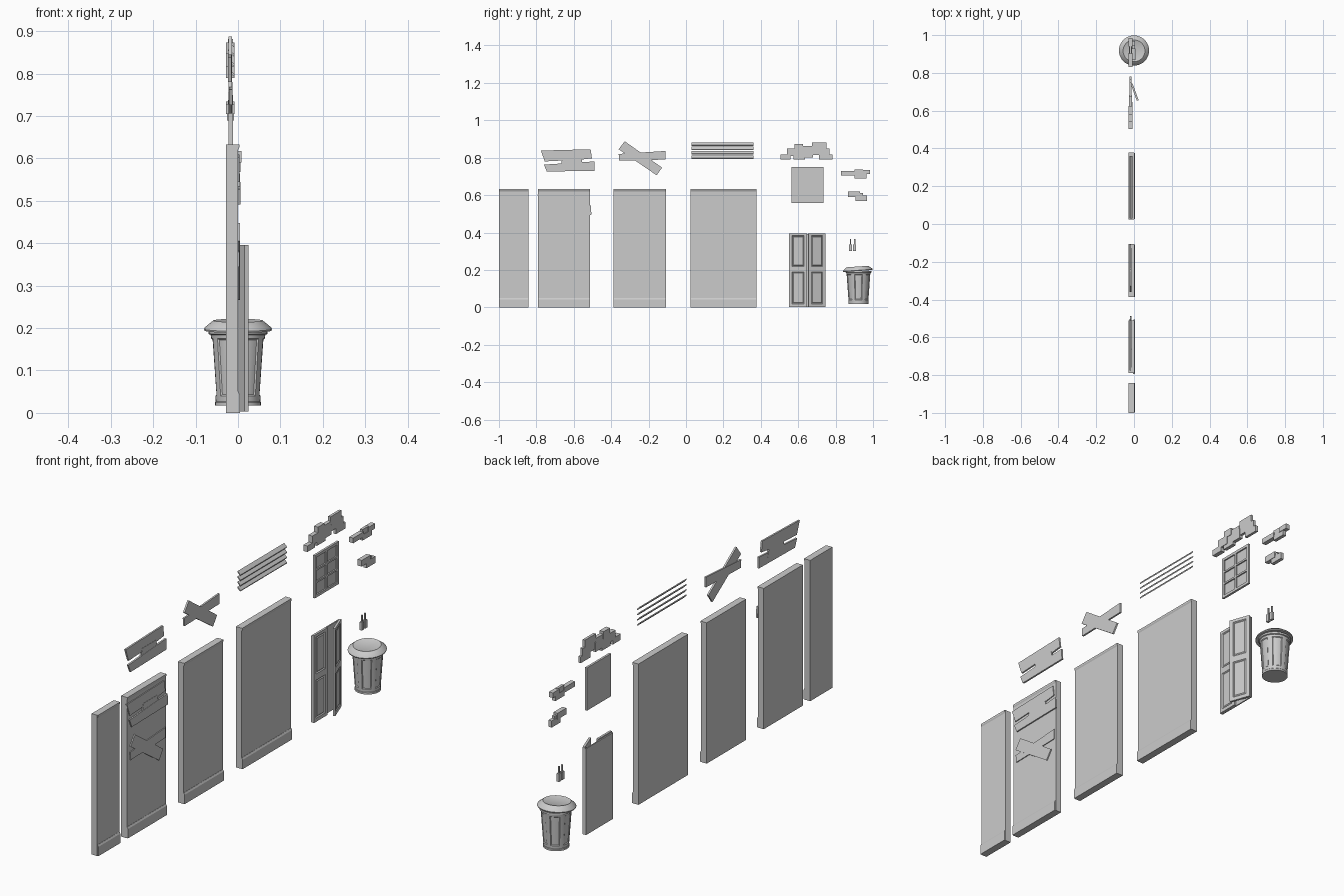
import bpy, bmesh, math
from mathutils import Matrix, Vector

if "Cube" in bpy.data.objects:
    bpy.data.objects.remove(bpy.data.objects["Cube"])


def finish(bm, name, smooth=False):
    bmesh.ops.recalc_face_normals(bm, faces=bm.faces)
    me = bpy.data.meshes.new(name)
    bm.to_mesh(me)
    bm.free()
    ob = bpy.data.objects.new(name, me)
    bpy.context.collection.objects.link(ob)
    if smooth:
        bpy.context.view_layer.objects.active = ob
        ob.select_set(True)
        bpy.ops.object.shade_smooth_by_angle(angle=math.radians(30))
        ob.select_set(False)
    return ob


def add_box(bm, x0, x1, y0, y1, z0, z1):
    m = Matrix.Translation(((x0 + x1) / 2, (y0 + y1) / 2, (z0 + z1) / 2)) @ \
        Matrix.Diagonal((x1 - x0, y1 - y0, z1 - z0, 1))
    bmesh.ops.create_cube(bm, size=1, matrix=m)


def add_slab(bm, pts, x0, x1):
    """Outline in the yz plane, extruded along x."""
    f = bm.faces.new([bm.verts.new((x0, y, z)) for y, z in pts])
    r = bmesh.ops.extrude_face_region(bm, geom=[f])
    bmesh.ops.translate(bm, vec=(x1 - x0, 0, 0),
                        verts=[v for v in r['geom'] if isinstance(v, bmesh.types.BMVert)])


def add_strip(bm, prof, y0, y1):
    """Profile in the xz plane, extruded along y."""
    f = bm.faces.new([bm.verts.new((x, y0, z)) for x, z in prof])
    r = bmesh.ops.extrude_face_region(bm, geom=[f])
    bmesh.ops.translate(bm, vec=(0, y1 - y0, 0),
                        verts=[v for v in r['geom'] if isinstance(v, bmesh.types.BMVert)])


def boxes(name, items, x0, x1):
    bm = bmesh.new()
    for i, b in enumerate(items):
        d = 0.002 * (i % 3)
        add_box(bm, x0 + d, x1 - d, *b)
    return finish(bm, name)


def lathe(bm, prof, n):
    """Rings of (radius, z), capped at both ends; returns side faces by row."""
    rings = [[bm.verts.new((r * math.cos(2 * math.pi * i / n), r * math.sin(2 * math.pi * i / n), z))
              for i in range(n)] for r, z in prof]
    rows = [[bm.faces.new((a[i], a[(i + 1) % n], b[(i + 1) % n], b[i])) for i in range(n)]
            for a, b in zip(rings, rings[1:])]
    bm.faces.new(rings[0][::-1])
    bm.faces.new(rings[-1])
    bmesh.ops.recalc_face_normals(bm, faces=bm.faces)
    return rows


# wall panels with skirting and top trim
for i, (y0, y1) in enumerate([(-1, -.842), (-.79, -.512), (-.387, -.107), (.025, .378)]):
    bm = bmesh.new()
    add_box(bm, -.028, 0, y0, y1, 0, .633)
    add_strip(bm, [(-.002, 0), (.005, 0), (.005, .042), (.001, .05), (-.002, .05)], y0 + .001, y1 - .001)
    add_strip(bm, [(-.002, .633), (.003, .633), (.003, .626), (0, .620), (-.002, .62)], y0 + .001, y1 - .001)
    finish(bm, f"wall_panel_{i + 1}")

# broken planks and crossed boards, loose and nailed to the second wall
planks = [[(-.776, .838), (-.51, .845), (-.503, .797), (-.56, .79), (-.755, .78)],
          [(-.66, .80), (-.56, .80), (-.55, .755), (-.67, .757)],
          [(-.76, .763), (-.49, .78), (-.488, .73), (-.744, .726)]]
cross = [[(-.36, .82), (-.109, .836), (-.11, .79), (-.357, .784)],
         [(-.328, .888), (-.36, .845), (-.157, .706), (-.128, .747)]]
for name, shapes, x0, dy, dz in [("loose_planks", planks, -.023, 0, 0),
                                 ("nailed_planks", planks, -.004, -.018, -.235),
                                 ("loose_cross", cross, -.023, 0, 0),
                                 ("nailed_cross", cross, -.004, -.41, -.44)]:
    bm = bmesh.new()
    for i, s in enumerate(shapes):
        add_slab(bm, [(y + dy, z + dz) for y, z in s], x0 + .001 * i, x0 + .008 + .001 * i)
    finish(bm, name)

# stack of slanted slats
bm = bmesh.new()
for i in range(4):
    z = .793 + i * .0235
    add_strip(bm, [(-.024, z + .014), (-.01, z), (-.008, z + .005), (-.022, z + .019)], .029, .36)
finish(bm, "slats")

# brick clusters
boxes("brick_cluster_large", [
    (.504, .56, .79, .817), (.575, .635, .79, .82), (.712, .782, .79, .818),
    (.54, .60, .808, .848), (.59, .68, .802, .845), (.67, .768, .815, .85),
    (.58, .625, .84, .873), (.62, .675, .84, .862), (.675, .752, .845, .882)], -.028, -.008)
boxes("brick_cluster_medium", [(.83, .905, .705, .728), (.9, .965, .69, .715),
                               (.9, .945, .71, .738), (.94, .985, .712, .735)], -.028, -.008)
boxes("brick_cluster_small", [(.867, .93, .59, .618), (.905, .968, .568, .598),
                              (.915, .945, .59, .61)], -.012, .008)

# window: back plate, frame and glazing bars
win = [(.563, .734, .558, .57), (.563, .734, .738, .75), (.563, .575, .57, .738), (.722, .734, .57, .738),
       (.644, .653, .57, .738), (.575, .722, .622, .63), (.575, .722, .678, .686)]
bm = bmesh.new()
add_box(bm, -.022, -.018, .563, .734, .558, .75)
for b in win:
    add_box(bm, -.018, -.012, *b)
finish(bm, "window")


# double door: each leaf has two sunken panels with a raised field
def door_leaf(name):
    bm = bmesh.new()
    w, h, t = .095, .393, .01
    ys, zs = [0, .015, .08, w], [0, .016, .187, .215, .38, h]
    grid = [[bm.verts.new((0, y, z)) for z in zs] for y in ys]
    panels = []
    for i in range(3):
        for j in range(5):
            f = bm.faces.new((grid[i][j], grid[i + 1][j], grid[i + 1][j + 1], grid[i][j + 1]))
            if i == 1 and j in (1, 3):
                panels.append(f)
    r = bmesh.ops.extrude_face_region(bm, geom=bm.faces[:], use_keep_orig=True)
    new = [v for v in r['geom'] if isinstance(v, bmesh.types.BMVert)]
    bmesh.ops.translate(bm, vec=(-t, 0, 0), verts=new)
    bmesh.ops.recalc_face_normals(bm, faces=bm.faces)
    bm.faces.ensure_lookup_table()
    front = [f for f in bm.faces if f.normal.x > .9 and len(f.verts) == 4
             and abs(f.calc_center_median().y - .0475) < .01 and f.calc_area() > .005]
    for f in front:
        bmesh.ops.inset_individual(bm, faces=[f], thickness=.005, depth=-.004)
        bmesh.ops.inset_individual(bm, faces=[f], thickness=.006, depth=.003)
    return finish(bm, name)


leaf = door_leaf("door_left")
leaf.location = (-.008, .552, .003)
leaf = door_leaf("door_right_ajar")
ang = math.radians(20)
leaf.rotation_euler = (0, 0, ang)
leaf.location = Vector((-.008, .745, .003)) - Matrix.Rotation(ang, 3, 'Z') @ Vector((0, .095, 0))
boxes("door_backing", [(.552, .744, .003, .391)], -.024, -.0185)

# two small handles with square bodies and thin stems
for i, y in enumerate((.88, .902)):
    bm = bmesh.new()
    add_box(bm, -.006, .006, y - .008, y + .008, .3, .336)
    add_box(bm, -.003, .003, y - .003, y + .003, .336, .366)
    finish(bm, f"handle_{i + 1}")

# dustbin body with six sunken panels
bm = bmesh.new()
rows = lathe(bm, [(.05, .017), (.054, .017), (.054, .025), (.0525, .027), (.0535, .04), (.063, .175),
                  (.0645, .184), (.069, .186), (.069, .194), (.06, .194)], 36)
for k in range(6):
    sel = [rows[4][(k * 6 + j - 2) % 36] for j in range(4)]
    bmesh.ops.inset_region(bm, faces=sel, thickness=.003, depth=-.003, use_even_offset=True)
body = finish(bm, "bin_body", True)
body.location = (0, .922, 0)

# slightly tilted lid
bm = bmesh.new()
lathe(bm, [(.07, -.008), (.079, -.008), (.080, -.004), (.078, 0), (.062, .013), (.058, .016), (.054, .014)], 36)
lid = finish(bm, "bin_lid", True)
lid.location = (0, .918, .202)
lid.rotation_euler = (math.radians(4), 0, 0)
